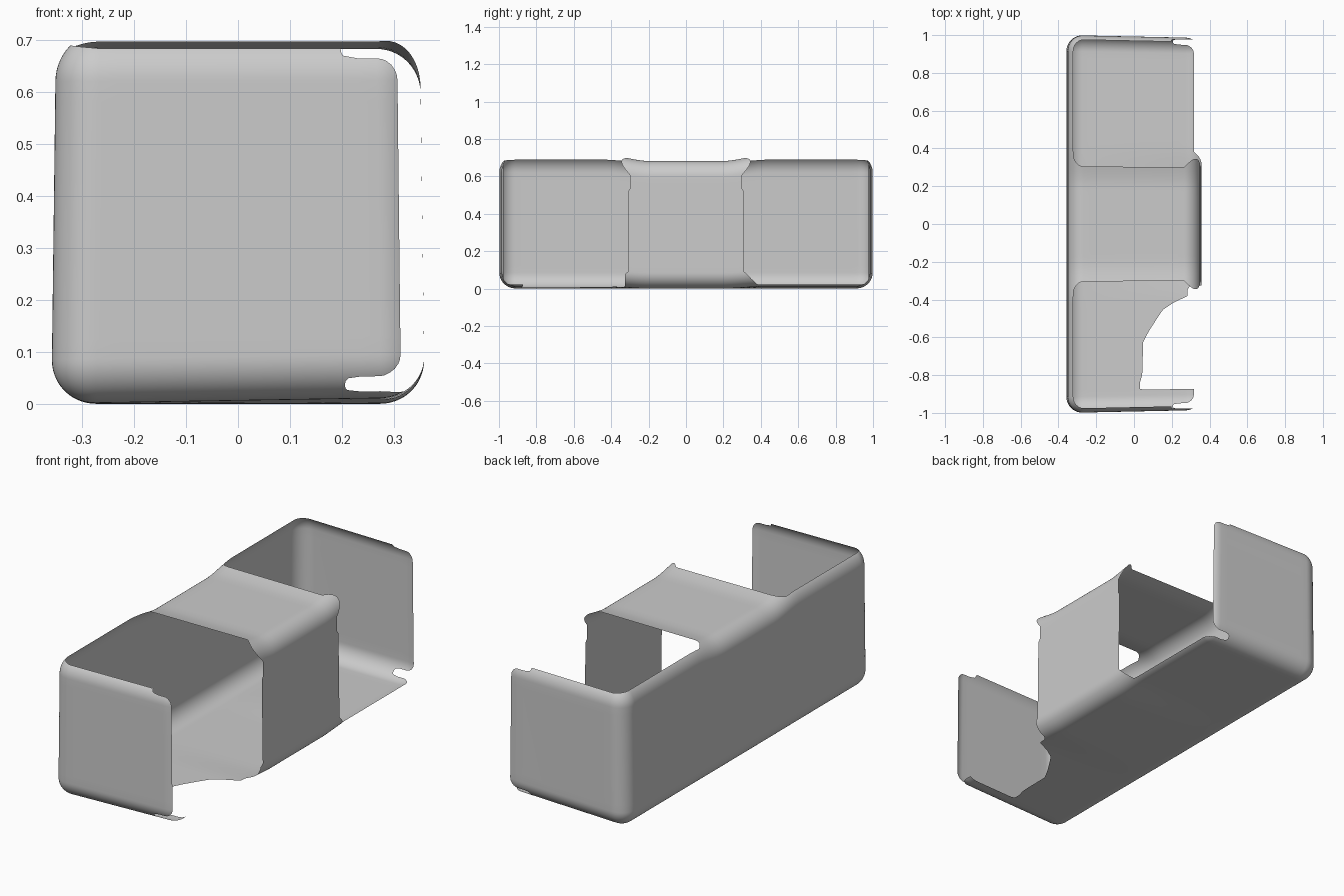
import bpy, bmesh, math
from mathutils import Vector

if "Cube" in bpy.data.objects:
    bpy.data.objects.remove(bpy.data.objects["Cube"])

HX, HY, H, R = 0.357, 1.0, 0.682, 0.085


def smooth(a, b, v):
    t = min(1, max(0, (v - a) / (b - a)))
    return t * t * (3 - 2 * t)


def inside_round(u, v, u0, v0, v1, r):
    """Positive inside the strip u > u0, v0 < v < v1 with rounded corners."""
    du = max(0, u0 + r - u)
    dv = max(0, v0 + r - v, v - v1 + r)
    return r - math.hypot(du, dv) if du or dv else r


def flare(p):
    """Extra panel width around the right-hand corner bends."""
    cx = max(0, (p.x - 0.272) / R)
    return 0.09 * cx * (max(0, (p.z - 0.597) / R) + max(0, (0.085 - p.z) / R))


# Compartment openings in the top and in the right side
def top_opening(p):
    return min(inside_round(p.x, abs(p.y), -0.328, 0.305 + flare(p), 0.977, 0.06), p.z - 0.5)


def side_opening(p):
    return min(inside_round(p.z, abs(p.y), 0.012, 0.315 + flare(p), 0.99, 0.04), p.x - 0.2)


# Irregular hole in the floor of the front compartment
HOLE = [(-0.885, 0.02), (-0.8, 0.045), (-0.63, 0.047), (-0.57, 0.08),
        (-0.46, 0.15), (-0.42, 0.21), (-0.395, 0.28), (-0.32, 0.285)]


def floor_hole(p):
    edge = HOLE[0][1]
    for (y0, x0), (y1, x1) in zip(HOLE, HOLE[1:]):
        if y0 <= p.y:
            edge = x0 + (x1 - x0) * min(1, (p.y - y0) / (y1 - y0))
    return min(p.x - edge, p.y + 0.885, -0.33 - p.y, 0.1 - p.z)


def trim(bm, field):
    """Cut the surface along field = 0 and remove the positive side."""
    val = {v: field(v.co) or 1e-6 for v in bm.verts}
    new = []
    for e in list(bm.edges):
        a, b = e.verts
        fa, fb = val[a], val[b]
        if fa * fb < 0:
            _, nv = bmesh.utils.edge_split(e, a, fa / (fa - fb))
            val[nv] = 0
            new.append(nv)
    bmesh.ops.connect_verts(bm, verts=new)
    dead = [f for f in bm.faces if max((val[v] for v in f.verts), key=abs) > 0]
    bmesh.ops.delete(bm, geom=dead, context='FACES')


# Rounded box shell
bm = bmesh.new()
bmesh.ops.create_cube(bm, size=1)
for v in bm.verts:
    v.co = Vector((v.co.x * 2 * HX, v.co.y * 2 * HY, (v.co.z + 0.5) * H))
for axis, (lo, hi) in enumerate([(-HX, HX), (-HY, HY), (0, H)]):
    n = int((hi - lo - 2 * R) / 0.035)
    cuts = [lo + R * i / 8 for i in range(1, 8)] + [hi - R * i / 8 for i in range(1, 8)]
    cuts += [lo + R + (hi - lo - 2 * R) * i / n for i in range(n + 1)]
    normal = Vector([float(axis == k) for k in range(3)])
    for c in cuts:
        bmesh.ops.bisect_plane(bm, geom=bm.verts[:] + bm.edges[:] + bm.faces[:],
                               plane_co=normal * c, plane_no=normal, dist=1e-5)
for v in bm.verts:
    p = v.co
    c = Vector((max(R - HX, min(HX - R, p.x)), max(R - HY, min(HY - R, p.y)),
                max(R, min(H - R, p.z))))
    v.co = c + (p - c).normalized() * R

for field in (top_opening, side_opening, floor_hole):
    trim(bm, field)

# Slight taper, raised end walls and a gently skewed right edge
for v in bm.verts:
    p, k = v.co.copy(), v.co.z / H
    end = smooth(0.2, 0.42, abs(p.y))
    side = (p.x + HX) / (2 * HX)
    v.co = Vector((p.x * (1.005 - 0.025 * k),
                   p.y * (1 - 0.015 * side),
                   p.z + 0.03 * k * k * end + 0.012 * side * end * (1 - k)))

me = bpy.data.meshes.new("case_shell")
bm.to_mesh(me)
bm.free()
shell = bpy.data.objects.new("case_shell", me)
bpy.context.collection.objects.link(shell)
bpy.context.view_layer.objects.active = shell
shell.select_set(True)
bpy.ops.object.shade_smooth_by_angle(angle=math.radians(40))
